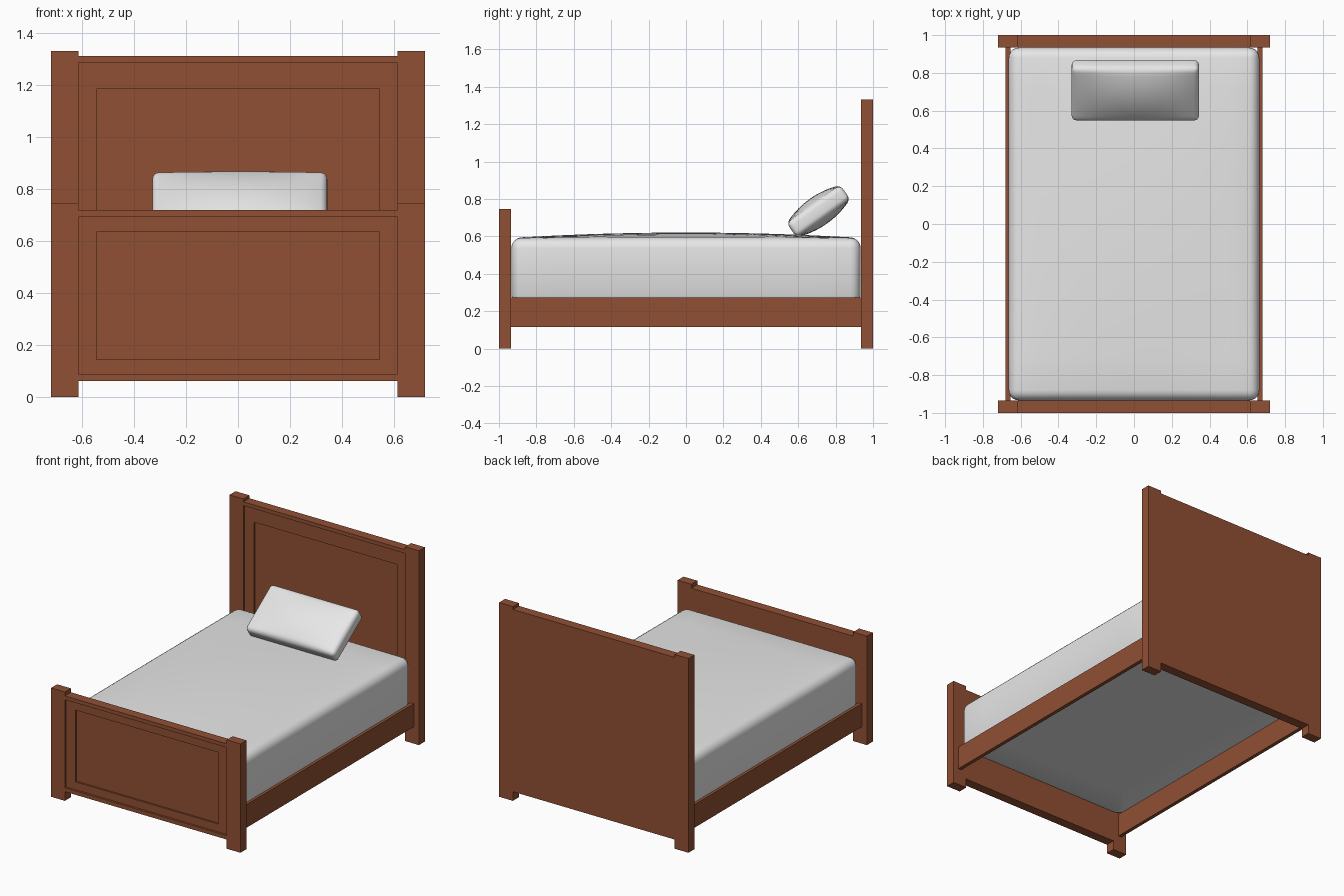
import bpy, bmesh, math
from mathutils import Vector

if "Cube" in bpy.data.objects:
    bpy.data.objects.remove(bpy.data.objects["Cube"])


def material(name, color):
    m = bpy.data.materials.new(name)
    m.diffuse_color = (*color, 1)
    m.use_nodes = True
    m.node_tree.nodes["Principled BSDF"].inputs["Base Color"].default_value = m.diffuse_color
    return m


WOOD = material("reddish_brown_wood", (0.28, 0.08, 0.034))
CLOTH = material("white_cloth", (0.8, 0.8, 0.8))


def finish(name, bm, mat, smooth=False):
    bmesh.ops.recalc_face_normals(bm, faces=bm.faces)
    me = bpy.data.meshes.new(name)
    bm.to_mesh(me)
    bm.free()
    me.materials.append(mat)
    ob = bpy.data.objects.new(name, me)
    bpy.context.collection.objects.link(ob)
    if smooth:
        bpy.ops.object.select_all(action='DESELECT')
        ob.select_set(True)
        bpy.context.view_layer.objects.active = ob
        bpy.ops.object.shade_smooth_by_angle(angle=math.radians(40))
    return ob


def box_bm(lo, hi):
    bm = bmesh.new()
    bmesh.ops.create_cube(bm, size=1)
    for v in bm.verts:
        v.co = Vector([(a + b) / 2 + c * (b - a) for a, b, c in zip(lo, hi, v.co)])
    return bm


def box(name, lo, hi):
    return finish(name, box_bm(lo, hi), WOOD)


def bevel(bm, edges, radius, segments):
    bmesh.ops.bevel(bm, geom=edges, offset=radius, offset_type='OFFSET',
                    segments=segments, profile=0.5, affect='EDGES')


def slice_grid(bm, hx, hy, n):
    # cut the big faces so they can bulge
    for axis, h in ((0, hx), (1, hy)):
        for i in range(1, n):
            co, no = Vector(), Vector()
            co[axis] = h * 0.9 * (2 * i / n - 1)
            no[axis] = 1
            geom = bm.verts[:] + bm.edges[:] + bm.faces[:]
            bmesh.ops.bisect_plane(bm, geom=geom, plane_co=co, plane_no=no)


def dome(co, hx, hy):
    return max(0, 1 - (co.x / hx) ** 2) * max(0, 1 - (co.y / hy) ** 2)


def end_board(name, y0, y1, post_top, rail_top, outer_top, inner_top):
    # corner posts
    for side, s in (("left", -1), ("right", 1)):
        xs = sorted((s * 0.614, s * 0.719))
        box(f"{name}_{side}_post", (xs[0], y0, 0), (xs[1], y1, post_top))
    # panel with a two-step recess on its front: half width, bottom, top, y
    loops = [(0.616, 0.063, rail_top, y1), (0.616, 0.063, rail_top, y0),
             (0.614, 0.09, outer_top, y0), (0.614, 0.09, outer_top, y0 + 0.014),
             (0.544, 0.144, inner_top, y0 + 0.014), (0.544, 0.144, inner_top, y0 + 0.026)]
    bm = bmesh.new()
    rings = [[bm.verts.new(p) for p in ((-w, y, a), (w, y, a), (w, y, b), (-w, y, b))]
             for w, a, b, y in loops]
    for r, q in zip(rings, rings[1:]):
        for i in range(4):
            j = (i + 1) % 4
            bm.faces.new((r[i], r[j], q[j], q[i]))
    bm.faces.new(rings[0])
    bm.faces.new(rings[-1])
    finish(f"{name}_panel", bm, WOOD)


end_board("headboard", 0.935, 1.0, 1.333, 1.313, 1.287, 1.187)
end_board("footboard", -1.0, -0.935, 0.747, 0.72, 0.694, 0.636)

# side rails
box("left_side_rail", (-0.68, -0.937, 0.115), (-0.655, 0.937, 0.274))
box("right_side_rail", (0.655, -0.937, 0.115), (0.68, 0.937, 0.274))

# mattress with rounded edges and a gently domed top
HX, HY, Z0, Z1 = 0.664, 0.934, 0.27, 0.592
bm = box_bm((-HX, -HY, Z0), (HX, HY, Z1))
bevel(bm, [e for e in bm.edges if max(v.co.z for v in e.verts) > Z0 + 0.1], 0.055, 5)
bevel(bm, [e for e in bm.edges if all(v.co.z < Z0 + 1e-4 for v in e.verts)], 0.012, 2)
slice_grid(bm, HX, HY, 12)
for v in bm.verts:
    if v.co.z > 0.5:
        v.co.z += 0.029 * dome(v.co, HX, HY) * (v.co.z - 0.5) / (Z1 - 0.5)
finish("mattress", bm, CLOTH, True)

# plump pillow, leaning back towards the headboard
PX, PY, PZ = 0.337, 0.176, 0.046
bm = box_bm((-PX, -PY, -PZ), (PX, PY, PZ))
bevel(bm, bm.edges[:], 0.026, 4)
slice_grid(bm, PX, PY, 12)
for v in bm.verts:
    v.co.z *= 1 + 0.75 * dome(v.co, PX, PY)
pillow = finish("pillow", bm, CLOTH, True)
pillow.location = (0.007, 0.708, 0.735)
pillow.rotation_euler = (math.radians(35.5), 0, 0)
